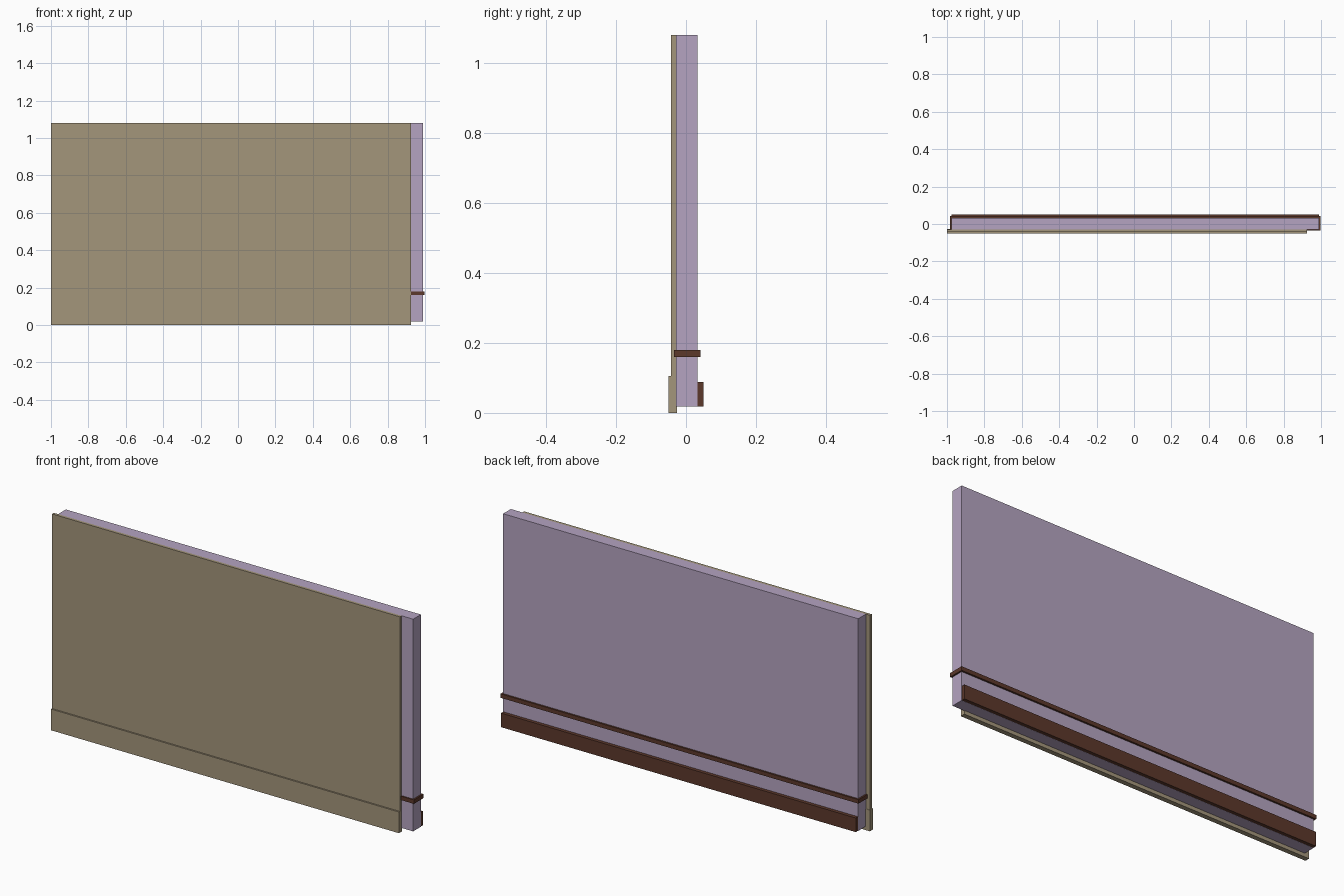
import bpy
import bmesh

if "Cube" in bpy.data.objects:
    bpy.data.objects.remove(bpy.data.objects["Cube"])


def linear(c):
    c /= 255
    return c / 12.92 if c <= 0.04045 else ((c + 0.055) / 1.055) ** 2.4


def material(name, r, g, b):
    m = bpy.data.materials.new(name)
    m.diffuse_color = (linear(r), linear(g), linear(b), 1)
    m.use_nodes = True
    m.node_tree.nodes["Principled BSDF"].inputs["Base Color"].default_value = m.diffuse_color
    return m


def box(name, mat, x, y, z):
    """Box from (min, max) ranges on each axis."""
    bm = bmesh.new()
    bmesh.ops.create_cube(bm, size=1)
    for v in bm.verts:
        v.co = [r[0] if c < 0 else r[1] for c, r in zip(v.co, (x, y, z))]
    me = bpy.data.meshes.new(name)
    bm.to_mesh(me)
    bm.free()
    me.materials.append(mat)
    ob = bpy.data.objects.new(name, me)
    bpy.context.collection.objects.link(ob)
    return ob


tan = material("tan", 164, 150, 123)
lilac = material("lilac", 181, 164, 193)
brown = material("dark brown", 92, 56, 43)

# Main wall core
box("wall_core", lilac, (-0.976, 0.99), (-0.0285, 0.0325), (0.018, 1.08))

# Front cladding and its skirting, stopping short of the right end
box("front_cladding", tan, (-1.0, 0.926), (-0.0425, -0.0285), (0.0, 1.08))
box("front_skirting", tan, (-1.0, 0.926), (-0.05, -0.026), (0.0, 0.106))

# Thin rail wrapping the wall, and the board along the back foot
box("wrap_rail", brown, (-0.984, 0.998), (-0.0345, 0.0415), (0.16, 0.18))
box("back_skirting", brown, (-0.975, 0.989), (-0.02, 0.05), (0.0185, 0.089))
